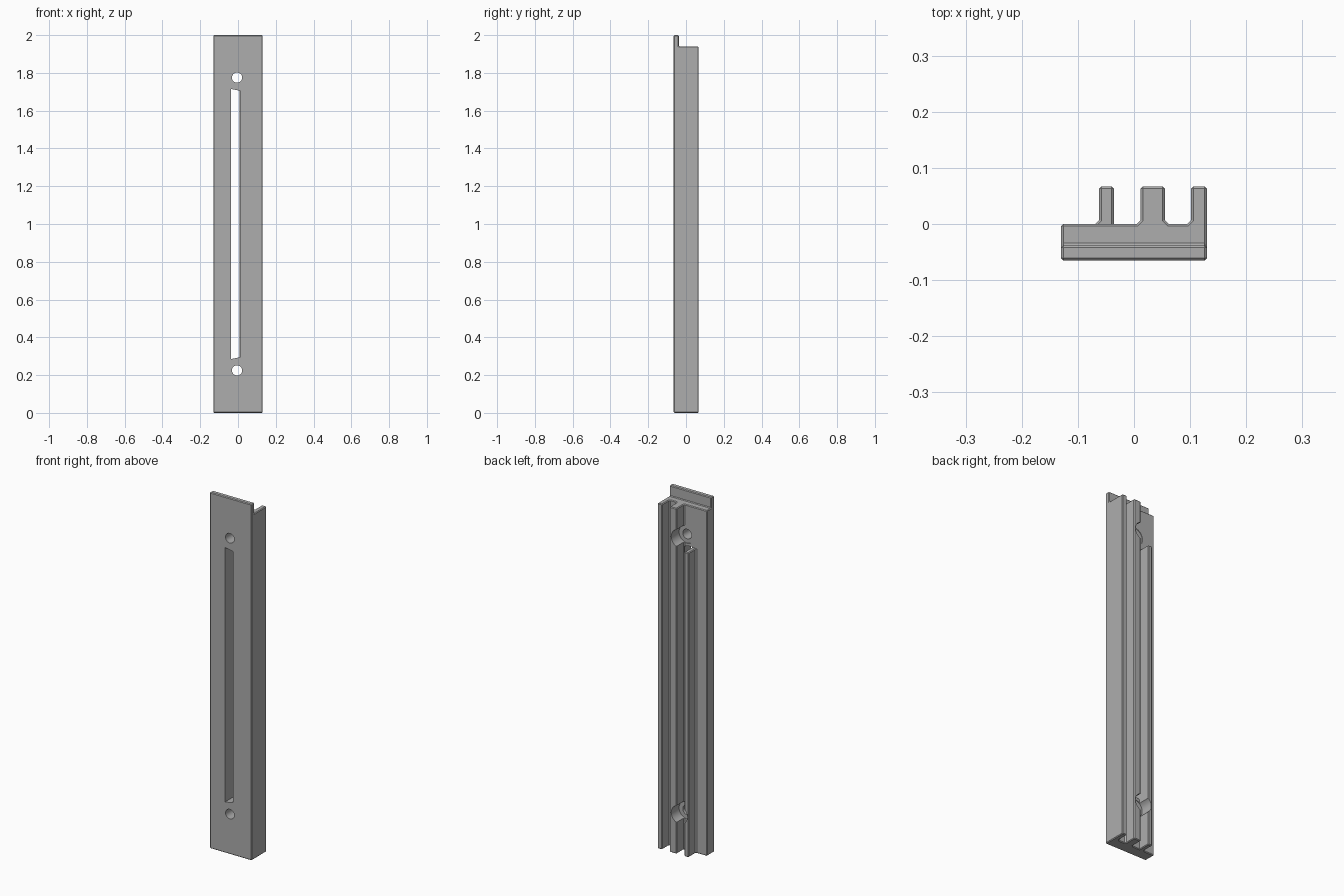
import bpy
import bmesh
import math
from mathutils import Matrix, Vector

cube = bpy.data.objects.get("Cube")
if cube:
    bpy.data.objects.remove(cube, do_unlink=True)

grey = bpy.data.materials.new("plain_grey")
grey.use_nodes = True
colour = (0.42, 0.42, 0.42, 1)
grey.diffuse_color = colour
grey.node_tree.nodes["Principled BSDF"].inputs["Base Color"].default_value = colour

FRONT, FLOOR, BACK = -0.065, 0.0, 0.067
SIDE, SHOULDER, TOP = 0.13, 1.94, 2.0
FOOT = 0.007


def add_object(name, bm):
    bmesh.ops.recalc_face_normals(bm, faces=bm.faces)
    mesh = bpy.data.meshes.new(name)
    bm.to_mesh(mesh)
    bm.free()
    mesh.materials.append(grey)
    obj = bpy.data.objects.new(name, mesh)
    bpy.context.collection.objects.link(obj)
    return obj


def prism(name, points, direction):
    """Extrude a closed outline along a direction."""
    bm = bmesh.new()
    face = bm.faces.new([bm.verts.new(p) for p in points])
    ext = bmesh.ops.extrude_face_region(bm, geom=[face])
    verts = [v for v in ext["geom"] if isinstance(v, bmesh.types.BMVert)]
    bmesh.ops.translate(bm, verts=verts, vec=Vector(direction))
    return add_object(name, bm)


def bore(name, x, z, radius, y0, y1):
    """Round cutter running front to back."""
    bm = bmesh.new()
    place = Matrix.Translation((x, (y0 + y1) / 2, z)) @ Matrix.Rotation(math.pi / 2, 4, "X")
    bmesh.ops.create_cone(bm, cap_ends=True, segments=40, radius1=radius,
                          radius2=radius, depth=y1 - y0, matrix=place)
    return add_object(name, bm)


def apply(obj, mod):
    bpy.context.view_layer.objects.active = obj
    bpy.ops.object.modifier_apply(modifier=mod.name)


def cut(obj, cutter):
    mod = obj.modifiers.new("cut", "BOOLEAN")
    mod.operation = "DIFFERENCE"
    mod.solver = "EXACT"
    mod.object = cutter
    apply(obj, mod)


def chamfer(obj, width=0.004):
    mod = obj.modifiers.new("chamfer", "BEVEL")
    mod.width = width
    mod.segments = 1
    mod.limit_method = "ANGLE"
    mod.angle_limit = math.radians(55)
    apply(obj, mod)


# Back plate with two full-length ribs, as one cross-section
outline = [(-SIDE, FRONT), (SIDE, FRONT), (SIDE, BACK), (0.102, BACK),
           (0.102, FOOT), (0.102 - FOOT, FLOOR), (0.055 + FOOT, FLOOR), (0.055, FOOT),
           (0.055, BACK), (0.012, BACK), (0.012, FOOT), (0.012 - FOOT, FLOOR), (-SIDE, FLOOR)]
body = prism("rail_body", [(x, y, 0) for x, y in outline], (0, 0, TOP))

# Step behind the thin lip at the top
step = prism("step_cutter", [(-0.3, -0.038, SHOULDER), (0.3, -0.038, SHOULDER),
                             (0.3, 0.2, SHOULDER), (-0.3, 0.2, SHOULDER)], (0, 0, 0.2))
cut(body, step)
chamfer(body)

# Thin rib beside the slot, with a flared foot
rib_outline = [(-0.062 - FOOT, FLOOR), (-0.062 - FOOT, -0.01), (-0.036, -0.01),
               (-0.036, BACK), (-0.062, BACK), (-0.062, FOOT)]
rib = prism("thin_rib", [(x, y, 0) for x, y in rib_outline], (0, 0, 1.71))
chamfer(rib)

# Long slot with slanted ends
slot = prism("slot_cutter", [(-0.036, -0.1, 0.285), (0.014, -0.1, 0.295),
                             (0.014, -0.1, 1.705), (-0.036, -0.1, 1.715)], (0, 0.102, 0))
cut(body, slot)
cutters = [step, slot]

# Screw holes with wide clearance bores behind
for z in (0.225, 1.775):
    hole = bore("hole_cutter", -0.005, z, 0.027, -0.1, 0.1)
    clearance = bore("clearance_cutter", -0.005, z, 0.05, -0.003, 0.1)
    for cutter in (hole, clearance):
        cut(body, cutter)
        if z < 1:
            cut(rib, cutter)
        cutters.append(cutter)

for cutter in cutters:
    bpy.data.objects.remove(cutter, do_unlink=True)

# Smooth bores, crisp edges elsewhere
for obj in (body, rib):
    bpy.ops.object.select_all(action="DESELECT")
    obj.select_set(True)
    bpy.context.view_layer.objects.active = obj
    bpy.ops.object.shade_smooth_by_angle(angle=math.radians(25))
